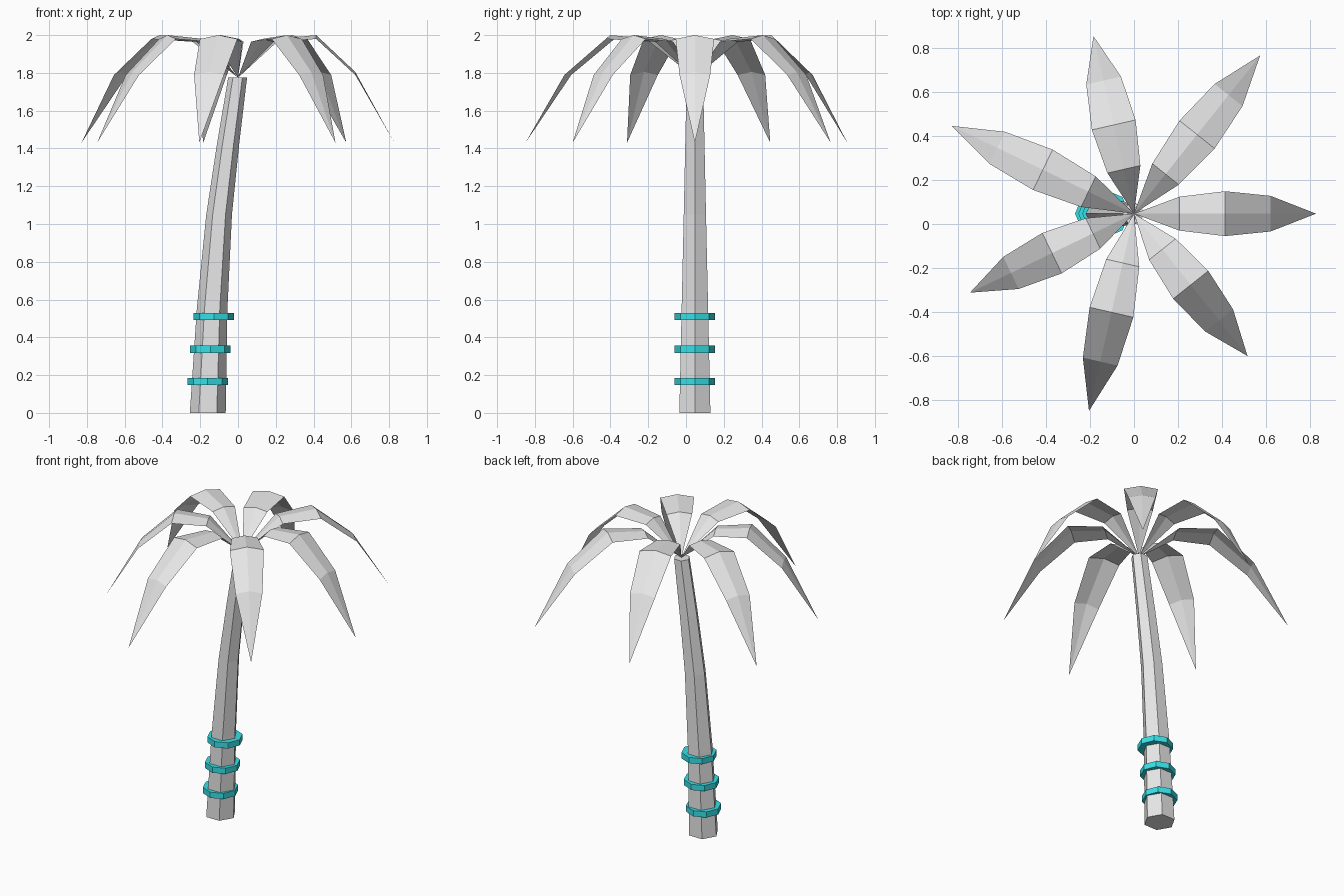
import bpy, bmesh, math
from mathutils import Vector

cube = bpy.data.objects.get("Cube")
if cube:
    bpy.data.objects.remove(cube)


def make_material(name, rgb):
    mat = bpy.data.materials.new(name)
    mat.use_nodes = True
    mat.diffuse_color = (*rgb, 1)
    mat.node_tree.nodes["Principled BSDF"].inputs["Base Color"].default_value = (*rgb, 1)
    return mat


grey = make_material("light_grey", (0.8, 0.8, 0.8))
teal = make_material("teal", (0.038, 0.75, 0.8))

CROWN = Vector((0, 0.047, 1.775))


def finish(name, bm, mat):
    mesh = bpy.data.meshes.new(name)
    bm.to_mesh(mesh)
    bm.free()
    mesh.materials.append(mat)
    obj = bpy.data.objects.new(name, mesh)
    bpy.context.collection.objects.link(obj)
    return obj


def loft(name, stations, sides, mat):
    """Capped tube through horizontal polygons given as (x, z, radius)."""
    bm = bmesh.new()
    rings = []
    for x, z, r in stations:
        angles = [math.tau * i / sides for i in range(sides)]
        rings.append([bm.verts.new((x + r * math.cos(a), CROWN.y + r * math.sin(a), z))
                      for a in angles])
    for low, high in zip(rings, rings[1:]):
        for i in range(sides):
            j = (i + 1) % sides
            bm.faces.new((low[i], low[j], high[j], high[i]))
    bm.faces.new(rings[0][::-1])
    bm.faces.new(rings[-1])
    return finish(name, bm, mat)


def frond(name, angle, length):
    """Folded leaf sheet: root point, three ridged sections, tip point."""
    bm = bmesh.new()
    out = Vector((math.cos(angle), math.sin(angle), 0))
    side = Vector((-out.y, out.x, 0))
    root = bm.verts.new(CROWN)
    rows = []
    for step, (half, z) in enumerate(((0.077, 1.98), (0.102, 2.0), (0.081, 1.805)), 1):
        centre = CROWN + out * length * step / 4
        centre.z = z
        drop = Vector((0, 0, -0.2 * half))
        rows.append([bm.verts.new(centre - side * half + drop),
                     bm.verts.new(centre),
                     bm.verts.new(centre + side * half + drop)])
    end = CROWN + out * length
    end.z = 1.43
    tip = bm.verts.new(end)
    for k in range(2):
        bm.faces.new((root, rows[0][k], rows[0][k + 1]))
        for a, b in zip(rows, rows[1:]):
            bm.faces.new((a[k], b[k], b[k + 1], a[k + 1]))
        bm.faces.new((rows[-1][k], tip, rows[-1][k + 1]))
    return finish(name, bm, grey)


# Leaning six-sided trunk
loft("trunk", [(-0.16, 0, 0.095), (-0.137, 0.55, 0.081), (-0.1, 1.05, 0.068),
               (-0.053, 1.42, 0.059), (-0.002, 1.775, 0.05)], 6, grey)

# Octagonal bands around the lower trunk
for n, (x, z) in enumerate(((-0.161, 0.167), (-0.146, 0.337), (-0.128, 0.51)), 1):
    loft(f"trunk_band_{n}", [(x, z - 0.019, 0.107), (x, z + 0.019, 0.107)], 8, teal)

# Seven drooping fronds, alternately short and long
for n in range(7):
    frond(f"frond_{n + 1}", math.tau * n / 7, 0.92 if n % 2 else 0.828)
